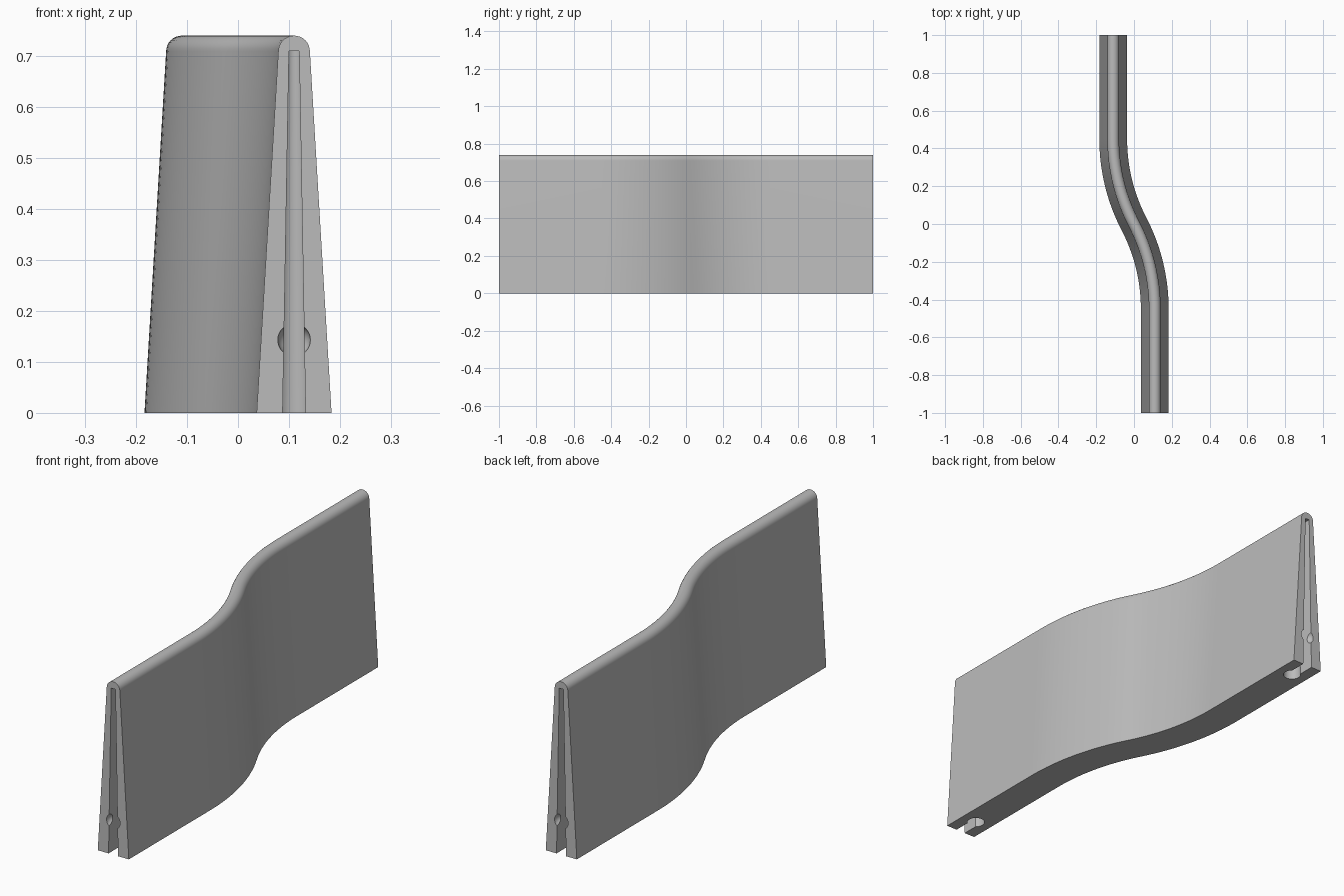
import bpy, bmesh, math
from mathutils import Vector

cube = bpy.data.objects.get("Cube")
if cube:
    bpy.data.objects.remove(cube, do_unlink=True)

grey = bpy.data.materials.new("plain grey")
grey.use_nodes = True
grey.diffuse_color = (0.5, 0.5, 0.5, 1)
grey.node_tree.nodes["Principled BSDF"].inputs["Base Color"].default_value = (0.5, 0.5, 0.5, 1)

OFFSET, BEND, HEIGHT = 0.11, 0.45, 0.74
RADIUS = (BEND ** 2 + OFFSET ** 2) / (2 * OFFSET)
ANGLE = math.asin(BEND / RADIUS)


def make_object(name, bm):
    bmesh.ops.recalc_face_normals(bm, faces=bm.faces)
    mesh = bpy.data.meshes.new(name)
    bm.to_mesh(mesh)
    bm.free()
    mesh.materials.append(grey)
    obj = bpy.data.objects.new(name, mesh)
    bpy.context.collection.objects.link(obj)
    return obj


def sweep(name, stations, profile):
    """Sweep an upright (side, z) profile along (point, turn) stations."""
    bm = bmesh.new()
    rings = []
    for (x, y), a in stations:
        rings.append([bm.verts.new((x + s * math.cos(a), y + s * math.sin(a), z))
                      for s, z in profile])
    for r0, r1 in zip(rings, rings[1:]):
        for i in range(len(profile)):
            j = (i + 1) % len(profile)
            bm.faces.new((r0[i], r0[j], r1[j], r1[i]))
    bm.faces.new(rings[0])
    bm.faces.new(rings[-1])
    return make_object(name, bm)


# S-shaped centre line: straight, arc, opposite arc, straight
steps = 16
first = [((OFFSET, -1), 0)]
for i in range(steps + 1):
    a = ANGLE * i / steps
    first.append(((OFFSET - RADIUS * (1 - math.cos(a)), -BEND + RADIUS * math.sin(a)), a))
second = [((-x, -y), a) for (x, y), a in reversed(first[:-1])]

# Tapered wall section with rounded top
top_r = 0.031
profile = [(0.0735, 0)]
for i in range(17):
    a = math.pi * i / 16
    profile.append((top_r * math.cos(a), HEIGHT - top_r + top_r * math.sin(a)))
profile.append((-0.0735, 0))
wall = sweep("curved_wall", first + second, profile)

# Keyhole slot, round socket and dimple cut in each end
slot_top = 0.71
slot_profile = [(0.0228, -0.02), (0.01, slot_top), (-0.01, slot_top), (-0.0228, -0.02)]
cutters = []
for side, label in ((1, "front"), (-1, "back")):
    x, y = side * OFFSET, -side
    cutters.append(sweep(label + "_slot_cutter",
                         [((x, y - side * 0.05), 0), ((x, y + side * 0.1), 0)], slot_profile))
    bm = bmesh.new()
    bmesh.ops.create_cone(bm, cap_ends=True, segments=32, radius1=0.037, radius2=0.016,
                          depth=slot_top + 0.02)
    bmesh.ops.translate(bm, verts=bm.verts, vec=Vector((x, y + side * 0.1, (slot_top - 0.02) / 2)))
    cutters.append(make_object(label + "_socket_cutter", bm))
    bm = bmesh.new()
    bmesh.ops.create_uvsphere(bm, u_segments=32, v_segments=16, radius=0.032)
    bmesh.ops.translate(bm, verts=bm.verts, vec=Vector((x, y, 0.143)))
    cutters.append(make_object(label + "_dimple_cutter", bm))

bpy.context.view_layer.objects.active = wall
wall.select_set(True)
for cutter in cutters:
    mod = wall.modifiers.new(cutter.name, 'BOOLEAN')
    mod.operation, mod.solver, mod.object = 'DIFFERENCE', 'EXACT', cutter
    bpy.ops.object.modifier_apply(modifier=mod.name)
    bpy.data.objects.remove(cutter, do_unlink=True)

bpy.ops.object.shade_smooth_by_angle(angle=math.radians(30))
